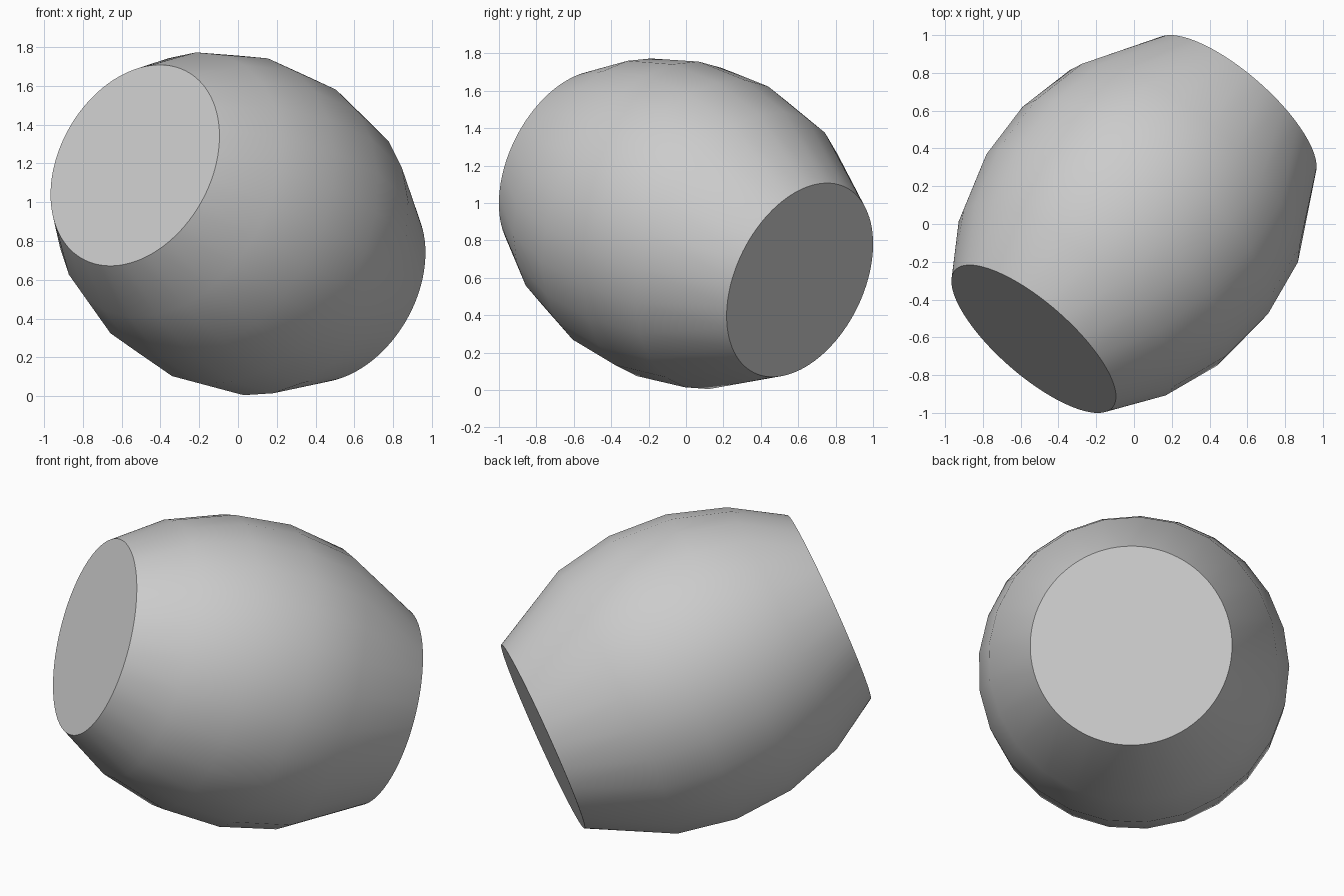
import bpy, bmesh, math
from mathutils import Vector

old = bpy.data.objects.get("Cube")
if old:
    bpy.data.objects.remove(old, do_unlink=True)

SIDES, FINE = 25, 4            # body sides, and rim edges per body side
HALF, RIM_R, MID_R = 0.862, 0.553, 0.855
RISE = MID_R - RIM_R
ARC_R = (HALF ** 2 + RISE ** 2) / (2 * RISE)
END = math.asin(HALF / ARC_R)

# Tilted barrel axis, with two directions across it
centre = Vector((0, 0, 0.889))
axis = Vector((-0.616, -0.706, 0.349)).normalized()
up = (Vector((0, 0, 1)) - axis * axis.z).normalized()
side = axis.cross(up)

grey = bpy.data.materials.new("light grey")
grey.use_nodes = True
colour = (0.6, 0.6, 0.6, 1)
grey.diffuse_color = colour
grey.node_tree.nodes["Principled BSDF"].inputs["Base Color"].default_value = colour

bm = bmesh.new()


def ring(arc, count):
    """Circle of vertices at an angle along the bulging arc."""
    along = ARC_R * math.sin(arc)
    radius = MID_R - ARC_R * (1 - math.cos(arc))
    verts = []
    for i in range(count):
        a = math.radians(3) + math.tau * i / count
        verts.append(bm.verts.new(centre + axis * along
                                  + (up * math.cos(a) + side * math.sin(a)) * radius))
    return verts


# Rings from the front rim to the back rim
step = math.radians(14)
front_rim = ring(END, SIDES * FINE)
body = [ring(END - step * k, SIDES) for k in range(1, 5)]
back_rim = ring(-END, SIDES * FINE)

# Bulging body
for a, b in zip(body, body[1:]):
    for i in range(SIDES):
        j = (i + 1) % SIDES
        bm.faces.new((a[i], a[j], b[j], b[i]))

# Bands that fan out to the fine round rims, and the flat ends
for rim, coarse in ((front_rim, body[0]), (back_rim, body[-1])):
    for i in range(SIDES):
        j = (i + 1) % SIDES
        pts = [rim[(i * FINE + k) % len(rim)] for k in range(FINE + 1)]
        half = FINE // 2
        for k in range(FINE):
            bm.faces.new((coarse[i] if k < half else coarse[j], pts[k], pts[k + 1]))
        bm.faces.new((coarse[i], pts[half], coarse[j]))
    bm.faces.new(rim)

bmesh.ops.recalc_face_normals(bm, faces=bm.faces)
mesh = bpy.data.meshes.new("barrel_body")
bm.to_mesh(mesh)
bm.free()
mesh.materials.append(grey)
barrel = bpy.data.objects.new("barrel_body", mesh)
bpy.context.collection.objects.link(barrel)

# Smooth body with crisp rims
bpy.ops.object.select_all(action="DESELECT")
barrel.select_set(True)
bpy.context.view_layer.objects.active = barrel
bpy.ops.object.shade_smooth_by_angle(angle=math.radians(35))
